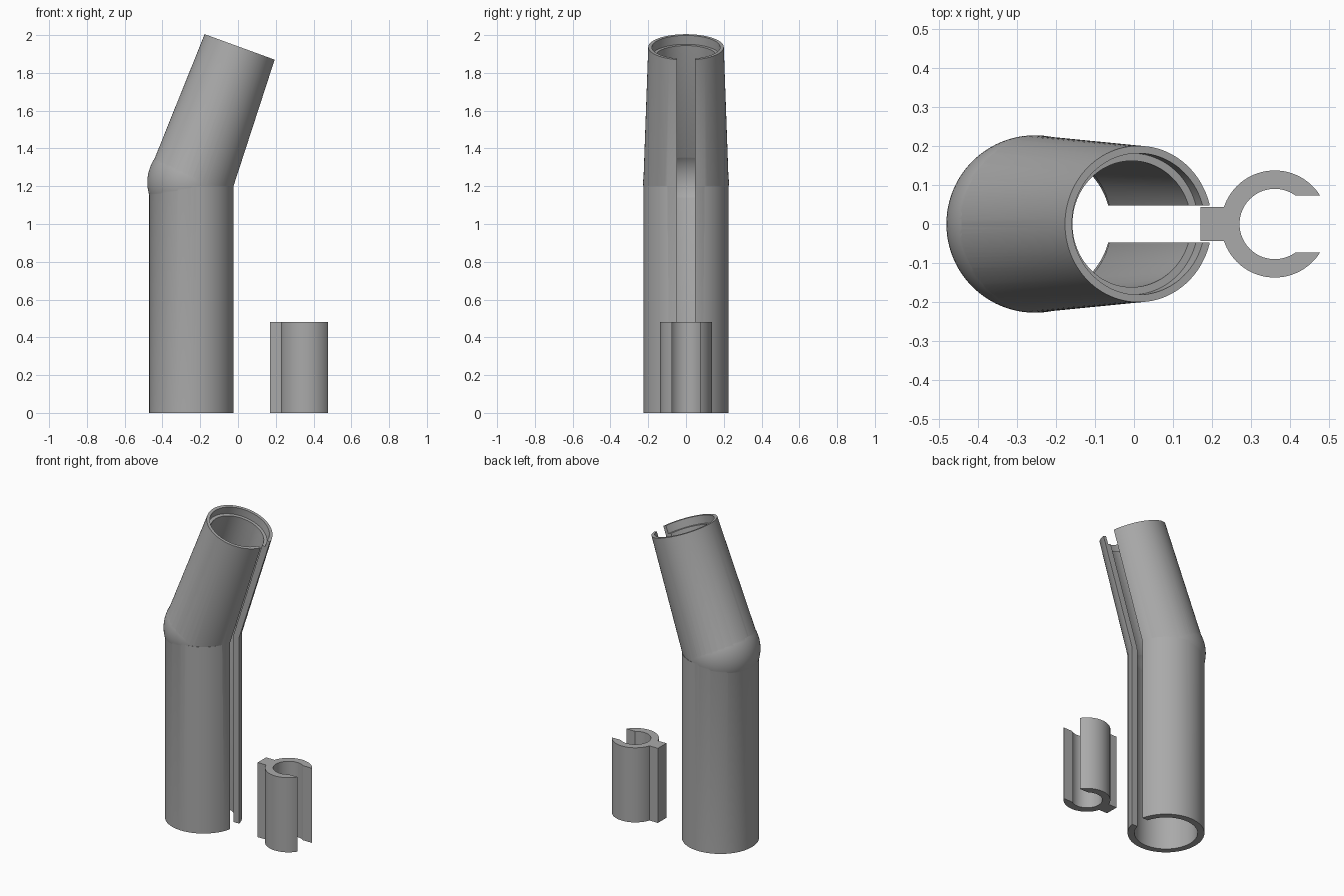
import bpy
from math import radians, sqrt
from mathutils import Matrix, Vector

cube = bpy.data.objects.get("Cube")
if cube:
    bpy.data.objects.remove(cube, do_unlink=True)

grey = bpy.data.materials.new("mid_grey")
grey.use_nodes = True
grey.diffuse_color = (0.4, 0.4, 0.4, 1)
grey.node_tree.nodes["Principled BSDF"].inputs["Base Color"].default_value = grey.diffuse_color

SIDES = 96
JOINT = Vector((-0.253, 0, 1.21))
TILT = Matrix.Translation(JOINT) @ Matrix.Rotation(radians(20), 4, "Y")
UPPER = 0.773          # length of the tilted section


def finish(name):
    ob = bpy.context.object
    ob.name = name
    ob.data.materials.clear()
    ob.data.materials.append(grey)
    return ob


def tube(name, r1, r2, z0, z1, frame):
    """Cylinder or cone along the z axis of a frame."""
    bpy.ops.mesh.primitive_cone_add(vertices=SIDES, radius1=r1, radius2=r2, depth=z1 - z0)
    ob = finish(name)
    ob.matrix_world = frame @ Matrix.Translation((0, 0, (z0 + z1) / 2))
    return ob


def ball(name, r, centre):
    bpy.ops.mesh.primitive_uv_sphere_add(segments=SIDES, ring_count=48, radius=r, location=centre)
    return finish(name)


def box(name, lo, hi, frame=Matrix()):
    bpy.ops.mesh.primitive_cube_add(size=1)
    ob = finish(name)
    lo, hi = Vector(lo), Vector(hi)
    ob.data.transform(Matrix.Translation((lo + hi) / 2) @ Matrix.Diagonal((hi - lo).to_4d()))
    ob.matrix_world = frame
    return ob


def combine(target, tools, operation):
    for tool in tools:
        tool.hide_render = True
        mod = target.modifiers.new("combine", "BOOLEAN")
        mod.operation, mod.solver, mod.object = operation, "EXACT", tool
        bpy.context.view_layer.objects.active = target
        bpy.ops.object.modifier_apply(modifier=mod.name)
        bpy.data.objects.remove(tool, do_unlink=True)


def smooth(ob):
    bpy.ops.object.select_all(action="DESELECT")
    ob.select_set(True)
    bpy.context.view_layer.objects.active = ob
    bpy.ops.object.shade_smooth_by_angle(angle=radians(30))


# Bent tube: straight lower pipe, ball elbow, tapered upper pipe
base = Matrix.Translation((-0.245, 0, 0))
bent_tube = tube("bent_tube", 0.225, 0.225, 0, 1.2, base)
combine(bent_tube, [
    ball("elbow", 0.227, JOINT + Vector((0, 0, 0.01))),
    tube("upper_pipe", 0.226, 0.2, 0, UPPER, TILT),
], "UNION")

# Hollow bore, rim step and full length slot
combine(bent_tube, [
    tube("lower_bore", 0.185, 0.185, -0.1, 1.2, base),
    ball("elbow_bore", 0.196, JOINT + Vector((0, 0, 0.01))),
    tube("upper_bore", 0.187, 0.158, 0, UPPER + 0.05, TILT),
    tube("rim_step", 0.181, 0.181, UPPER - 0.05, UPPER + 0.1, TILT),
    box("lower_slot", (-0.245, -0.047, -0.1), (0.05, 0.047, 1.22)),
    box("upper_slot", (0, -0.047, 0), (0.3, 0.047, UPPER + 0.1), TILT),
], "DIFFERENCE")
smooth(bent_tube)

# Clip: open ring with a tab that fits the slot
HEIGHT = 0.48
centre = Matrix.Translation((0.36, 0, 0))
clip = tube("clip", 0.137, 0.137, 0, HEIGHT, centre)
combine(clip, [box("tab", (0.17, -0.043, 0), (0.26, 0.043, HEIGHT))], "UNION")
combine(clip, [
    tube("clip_bore", 0.09, 0.09, -0.1, HEIGHT + 0.1, centre),
    box("clip_opening", (0.38, -0.073, -0.1), (0.6, 0.073, HEIGHT + 0.1)),
], "DIFFERENCE")
smooth(clip)
